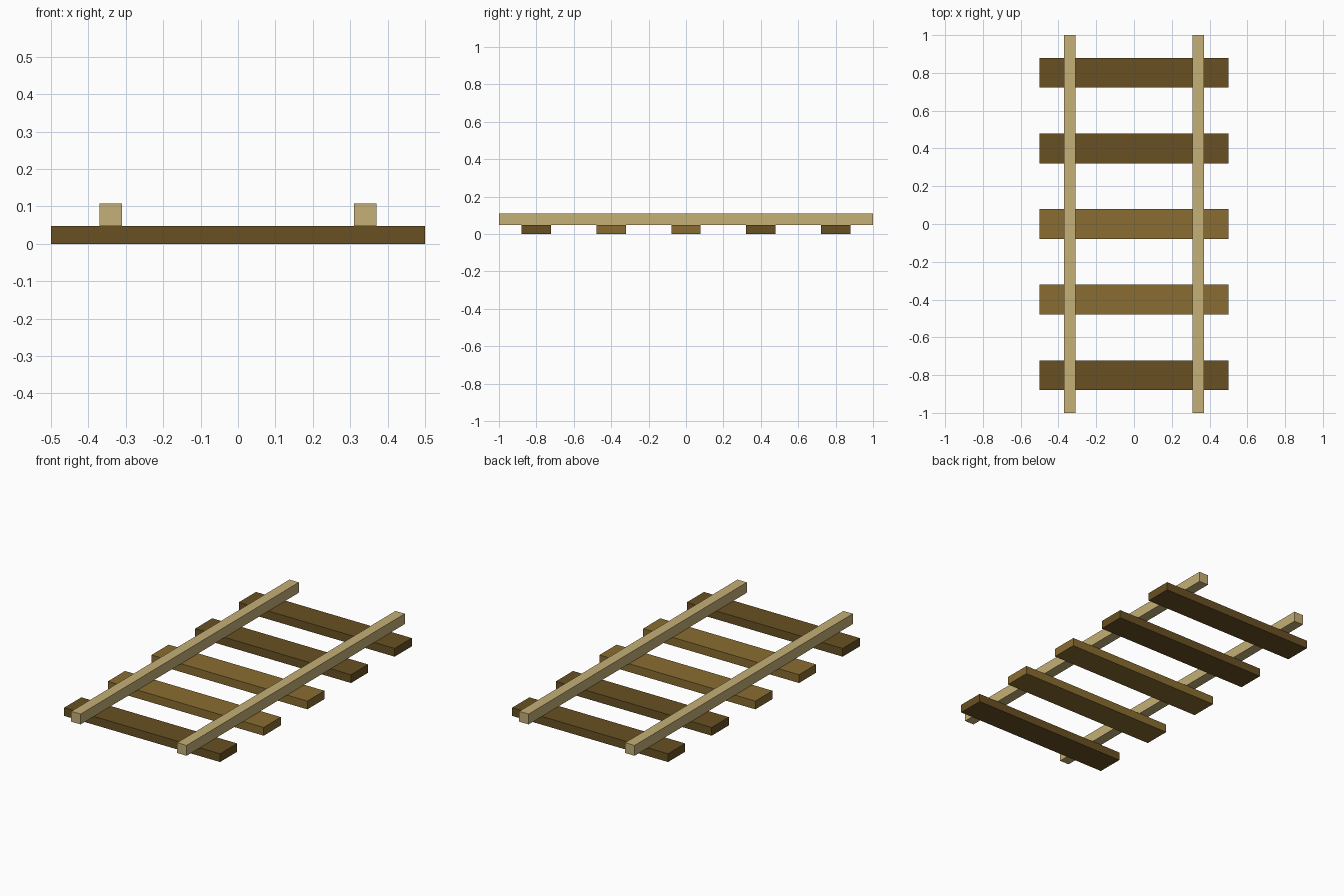
import bpy

if "Cube" in bpy.data.objects:
    bpy.data.objects.remove(bpy.data.objects["Cube"])


def material(name, rgb):
    # sRGB 0-255 to linear
    mat = bpy.data.materials.new(name)
    mat.diffuse_color = [(c / 255) ** 2.2 for c in rgb] + [1.0]
    mat.use_nodes = True
    mat.node_tree.nodes["Principled BSDF"].inputs["Base Color"].default_value = mat.diffuse_color
    return mat


def box(name, center, size, mat):
    bpy.ops.mesh.primitive_cube_add(size=1, location=center)
    obj = bpy.context.object
    obj.name = name
    obj.scale = size
    bpy.ops.object.transform_apply(location=False, rotation=False, scale=True)
    obj.data.materials.append(mat)
    return obj


dark_wood = material("dark_wood", (104, 82, 40))
light_wood = material("light_wood", (136, 108, 52))
rail_color = material("rail_tan", (195, 174, 117))

SLEEPER_H = 0.048
RAIL = 0.06

# Crosswise sleepers, front to back
for i, mat in enumerate((dark_wood, light_wood, light_wood, dark_wood, dark_wood)):
    box(f"sleeper_{i + 1}", (0, -0.8 + 0.4 * i, SLEEPER_H / 2),
        (1.0, 0.157, SLEEPER_H), mat)

# Two long rails resting on the sleepers
for side, name in ((-1, "left_rail"), (1, "right_rail")):
    box(name, (side * 0.34, 0, SLEEPER_H + RAIL / 2), (RAIL, 2.0, RAIL), rail_color)
